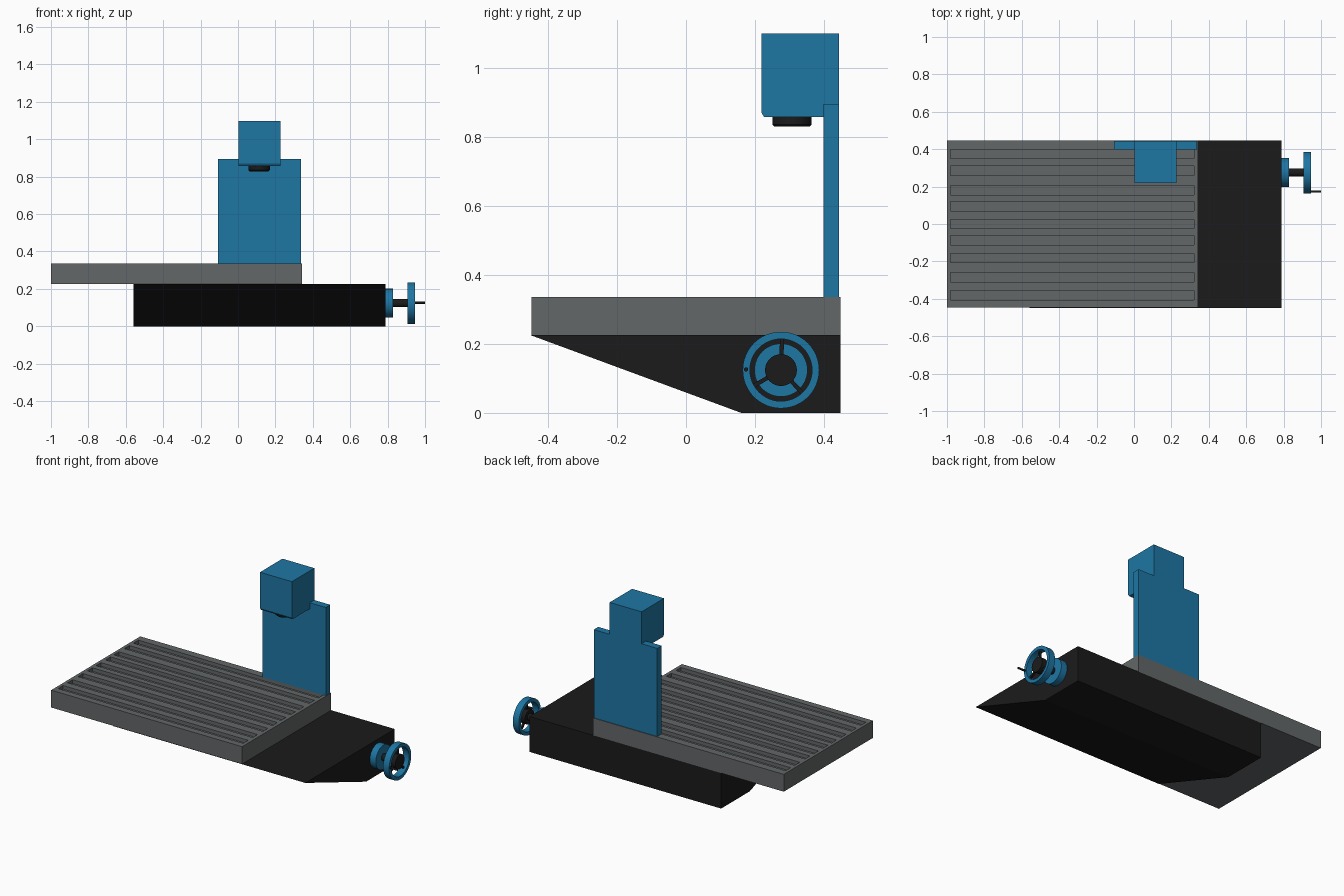
import bpy, bmesh, math
from mathutils import Matrix, Vector

if "Cube" in bpy.data.objects:
    bpy.data.objects.remove(bpy.data.objects["Cube"])


def material(name, rgb):
    m = bpy.data.materials.new(name)
    m.diffuse_color = (*rgb, 1)
    m.use_nodes = True
    m.node_tree.nodes["Principled BSDF"].inputs["Base Color"].default_value = m.diffuse_color
    return m


BLUE = material("blue_paint", (0.013, 0.18, 0.37))
BLACK = material("black_paint", (0.011, 0.011, 0.011))
STEEL = material("table_steel", (0.125, 0.135, 0.137))


def finish(name, bm, mat=None, smooth=False):
    bmesh.ops.recalc_face_normals(bm, faces=bm.faces)
    mesh = bpy.data.meshes.new(name)
    bm.to_mesh(mesh)
    bm.free()
    ob = bpy.data.objects.new(name, mesh)
    bpy.context.collection.objects.link(ob)
    if mat:
        mesh.materials.append(mat)
    if smooth:
        bpy.ops.object.select_all(action='DESELECT')
        ob.select_set(True)
        bpy.context.view_layer.objects.active = ob
        bpy.ops.object.shade_smooth_by_angle(angle=math.radians(35))
    return ob


def add_box(bm, lo, hi):
    lo, hi = Vector(lo), Vector(hi)
    mat = Matrix.Translation((lo + hi) / 2) @ Matrix.Diagonal((*(hi - lo), 1))
    bmesh.ops.create_cube(bm, size=1, matrix=mat)


def box(name, lo, hi, mat):
    bm = bmesh.new()
    add_box(bm, lo, hi)
    return finish(name, bm, mat)


def prism(name, profile, x0, x1, mat):
    """Extrude a (y, z) profile along x."""
    bm = bmesh.new()
    face = bm.faces.new([bm.verts.new((x0, y, z)) for y, z in profile])
    new = bmesh.ops.extrude_face_region(bm, geom=[face])["geom"]
    bmesh.ops.translate(bm, vec=(x1 - x0, 0, 0),
                        verts=[g for g in new if isinstance(g, bmesh.types.BMVert)])
    return finish(name, bm, mat)


def lathe(name, profile, origin, axis, mat, closed=False, segs=48):
    """Revolve an (along, radius) profile about an axis through origin."""
    bm = bmesh.new()
    rot = Vector((0, 0, 1)).rotation_difference(Vector(axis)).to_matrix()
    rings = []
    for a, r in profile:
        rings.append([bm.verts.new(rot @ Vector((r * math.cos(t), r * math.sin(t), a)) + Vector(origin))
                      for t in (2 * math.pi * i / segs for i in range(segs))])
    n = len(rings)
    for k in range(n if closed else n - 1):
        a, b = rings[k], rings[(k + 1) % n]
        for i in range(segs):
            j = (i + 1) % segs
            bm.faces.new((a[i], a[j], b[j], b[i]))
    if not closed:
        bm.faces.new(rings[0])
        bm.faces.new(rings[-1])
    return finish(name, bm, mat, True)


# Wedge-shaped base
prism("base", [(-0.45, 0.225), (0.16, 0), (0.447, 0), (0.447, 0.225)], -0.56, 0.788, BLACK)

# Table with nine closed slots
table = box("table", (-1, -0.447, 0.225), (0.342, 0.447, 0.335), STEEL)
bm = bmesh.new()
for y in (-0.381, -0.285, -0.182, -0.086, 0, 0.095, 0.18, 0.284, 0.374):
    add_box(bm, (-0.98, y - 0.025, 0.312), (0.32, y + 0.025, 0.4))
cutter = finish("slot_cutter", bm)
cutter.hide_render = True
cutter.display_type = 'WIRE'
mod = table.modifiers.new("slots", 'BOOLEAN')
mod.operation = 'DIFFERENCE'
mod.solver = 'EXACT'
mod.object = cutter
bpy.context.view_layer.objects.active = table
bpy.ops.object.modifier_apply(modifier=mod.name)
bpy.data.objects.remove(cutter)

# Column and the head notched over it
box("column", (-0.108, 0.398, 0.335), (0.338, 0.443, 0.895), BLUE)
prism("head", [(0.218, 0.87), (0.226, 0.857), (0.398, 0.857), (0.398, 0.895),
               (0.443, 0.895), (0.443, 1.098), (0.218, 1.098)], 0.002, 0.226, BLUE)

# Spindle nose
lathe("spindle", [(0, 0.057), (0.022, 0.057), (0.028, 0.051)], (0.113, 0.307, 0.857), (0, 0, -1), BLACK)

# Handwheel assembly on the right end of the base
WY, WZ = 0.275, 0.124
X = (1, 0, 0)
lathe("wheel_flange", [(0.788, 0.077), (0.83, 0.077)], (0, WY, WZ), X, BLUE)
lathe("wheel_shaft", [(0.83, 0.022), (0.907, 0.022)], (0, WY, WZ), X, BLACK)
lathe("wheel_hub", [(0.907, 0.046), (0.945, 0.046)], (0, WY, WZ), X, BLACK)
lathe("wheel_rim", [(0.905, 0.09), (0.905, 0.111), (0.947, 0.111), (0.947, 0.09)],
      (0, WY, WZ), X, BLUE, closed=True)
bm = bmesh.new()
for deg in (88, 210, 313):
    start = len(bm.verts)
    add_box(bm, (0.92, 0.04, -0.006), (0.932, 0.095, 0.006))
    bm.verts.ensure_lookup_table()
    bmesh.ops.transform(bm, verts=bm.verts[start:],
                        matrix=Matrix.Translation((0, WY, WZ)) @ Matrix.Rotation(math.radians(deg), 4, 'X'))
finish("wheel_spokes", bm, BLACK)
lathe("wheel_handle", [(0.94, 0.006), (1.0, 0.006)], (0, 0.174, 0.126), X, BLACK, segs=16)
